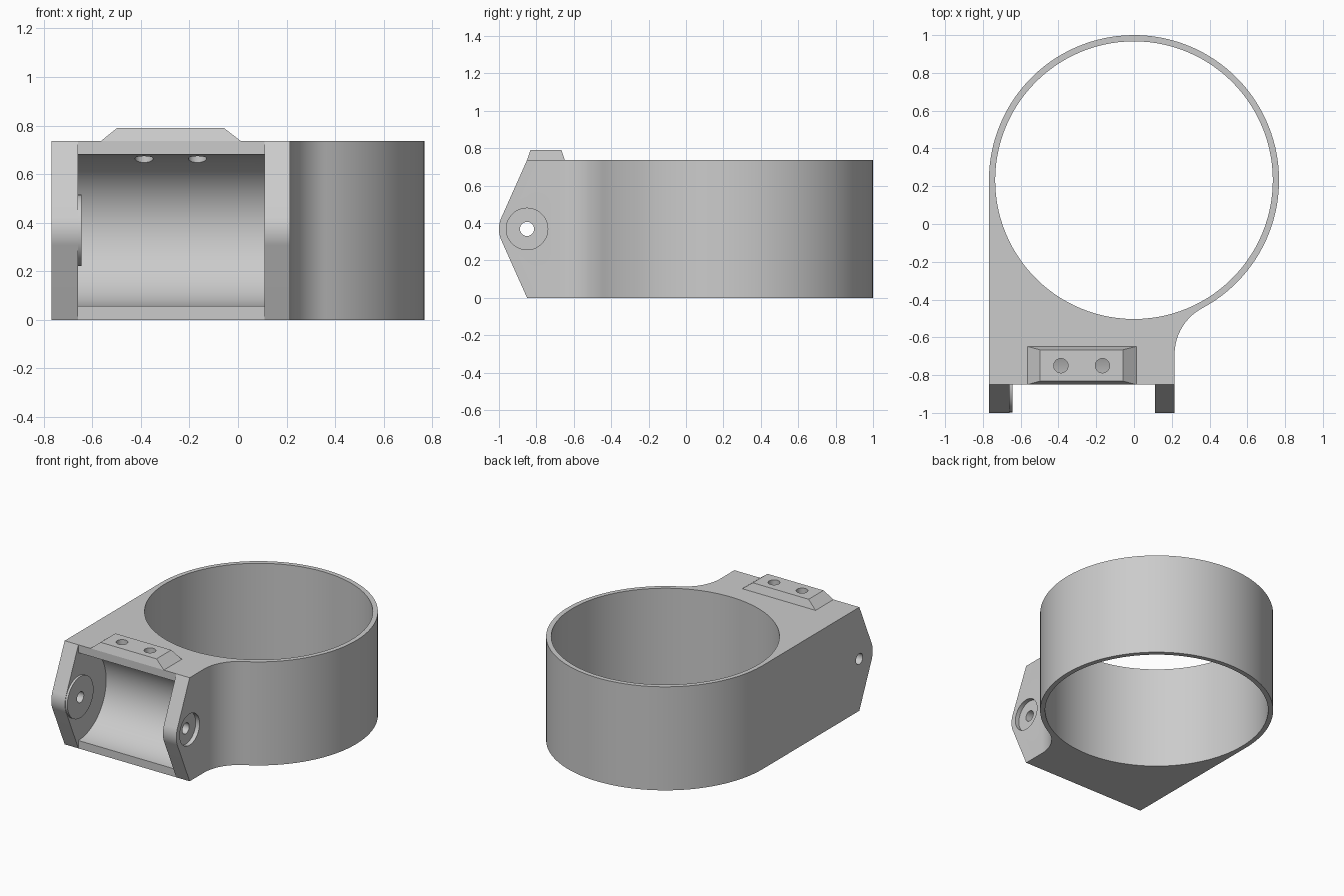
import bpy, bmesh
from math import sin, cos, atan2, acos, pi, tau
from mathutils import Matrix, Vector

cube = bpy.data.objects.get("Cube")
if cube:
    bpy.data.objects.remove(cube)

grey = bpy.data.materials.new("plain grey")
grey.use_nodes = True
grey.diffuse_color = (0.6, 0.6, 0.6, 1)
grey.node_tree.nodes["Principled BSDF"].inputs["Base Color"].default_value = (0.6, 0.6, 0.6, 1)

HEIGHT = 0.736
RING_Y, RING_R, BORE_R = 0.232, 0.768, 0.735
RIGHT, LEFT = 0.215, -0.768          # outer faces of the two ears
IN_RIGHT, IN_LEFT = 0.11, -0.66      # inner faces of the two ears
FACE_Y, PIN_Z, NOSE_R = -0.85, HEIGHT / 2, 0.15


def finish(name, bm):
    bmesh.ops.recalc_face_normals(bm, faces=bm.faces)
    mesh = bpy.data.meshes.new(name)
    bm.to_mesh(mesh)
    bm.free()
    mesh.materials.append(grey)
    obj = bpy.data.objects.new(name, mesh)
    bpy.context.collection.objects.link(obj)
    return obj


def prism(name, points, offset):
    """Extrude a closed outline of 3D points along an offset."""
    bm = bmesh.new()
    face = bm.faces.new([bm.verts.new(p) for p in points])
    grown = bmesh.ops.extrude_face_region(bm, geom=[face])["geom"]
    moved = [v for v in grown if isinstance(v, bmesh.types.BMVert)]
    bmesh.ops.translate(bm, verts=moved, vec=Vector(offset))
    return finish(name, bm)


def cylinder(name, radius, start, end, sides=64):
    start, end = Vector(start), Vector(end)
    axis = end - start
    bm = bmesh.new()
    turn = axis.to_track_quat('Z', 'Y').to_matrix().to_4x4()
    bmesh.ops.create_cone(bm, cap_ends=True, segments=sides, radius1=radius, radius2=radius,
                          depth=axis.length,
                          matrix=Matrix.Translation((start + end) / 2) @ turn)
    return finish(name, bm)


def arc(cx, cy, r, a0, a1, n):
    return [(cx + r * cos(a0 + (a1 - a0) * i / n), cy + r * sin(a0 + (a1 - a0) * i / n))
            for i in range(n + 1)]


def boolean(obj, tools, operation='DIFFERENCE'):
    bpy.context.view_layer.objects.active = obj
    for tool in tools:
        mod = obj.modifiers.new("cut", 'BOOLEAN')
        mod.operation, mod.solver, mod.object = operation, 'EXACT', tool
        bpy.ops.object.modifier_apply(modifier=mod.name)


# Plan outline: ring, fillet into the bracket, straight left side
fil_y = -0.69
dy = RING_Y - fil_y
fil_r = (RIGHT ** 2 + dy ** 2 - RING_R ** 2) / (2 * (RING_R - RIGHT))
fil_x = RIGHT + fil_r
touch = atan2(-dy, fil_x)
plan = arc(0, RING_Y, RING_R, pi, touch, 84)
plan += arc(fil_x, fil_y, fil_r, touch + pi, pi, 16)
plan += [(RIGHT, -1.1), (LEFT, -1.1)]
body = prism("ring_bracket", [(x, y, 0) for x, y in plan], (0, 0, HEIGHT))

# Side outline: ears taper to a rounded nose
swing = acos(NOSE_R / PIN_Z)
nose = arc(FACE_Y, PIN_Z, NOSE_R, 1.5 * pi - swing, pi / 2 + swing, 16)
side = [(1.2, -0.1), (FACE_Y, -0.1), (FACE_Y, 0)] + nose
side += [(FACE_Y, HEIGHT), (FACE_Y, HEIGHT + 0.1), (1.2, HEIGHT + 0.1)]
taper = prism("taper_tool", [(-1, y, z) for y, z in side], (2, 0, 0))
boolean(body, [taper], 'INTERSECT')

# Cutters for the bore, the gap between ears, the curved pocket and the holes
bore = cylinder("bore_tool", BORE_R, (0, RING_Y, -0.1), (0, RING_Y, 1), 112)
gap_outline = [(IN_LEFT, -1.2), (IN_RIGHT, -1.2), (IN_RIGHT, FACE_Y), (IN_LEFT, FACE_Y)]
gap = prism("gap_tool", [(x, y, -0.1) for x, y in gap_outline], (0, 0, 1))
pocket = cylinder("pocket_tool", 0.312, (IN_LEFT, FACE_Y, PIN_Z), (IN_RIGHT, FACE_Y, PIN_Z), 96)
pin = cylinder("pin_tool", 0.038, (-1, FACE_Y, PIN_Z), (1, FACE_Y, PIN_Z), 32)
recess = cylinder("recess_tool", 0.111, (RIGHT - 0.03, FACE_Y, PIN_Z), (0.5, FACE_Y, PIN_Z))
screws = [cylinder("screw_tool", 0.038, (x, -0.75, 0.5), (x, -0.75, 1), 32)
          for x in (-0.387, -0.167)]
boolean(body, [bore, gap, pocket, recess, pin] + screws)

# Raised round boss inside the left-hand ear
boss = cylinder("ear_boss", 0.147, (IN_LEFT, FACE_Y, PIN_Z), (IN_LEFT + 0.016, FACE_Y, PIN_Z))
boolean(boss, [pin])

# Bevelled pad on top with two screw holes
bm = bmesh.new()
base = [(-0.565, FACE_Y), (0.012, FACE_Y), (0.012, -0.648), (-0.565, -0.648)]
top = [(-0.498, -0.832), (-0.058, -0.832), (-0.058, -0.666), (-0.498, -0.666)]
low = [bm.verts.new((x, y, HEIGHT)) for x, y in base]
high = [bm.verts.new((x, y, 0.79)) for x, y in top]
bm.faces.new(low)
bm.faces.new(high)
for i in range(4):
    j = (i + 1) % 4
    bm.faces.new((low[i], low[j], high[j], high[i]))
pad = finish("screw_pad", bm)
boolean(pad, screws)

for tool in [taper, bore, gap, pocket, pin, recess] + screws:
    bpy.data.objects.remove(tool)

# Smooth curved walls, crisp edges
for obj in (body, boss, pad):
    bpy.ops.object.select_all(action='DESELECT')
    obj.select_set(True)
    bpy.context.view_layer.objects.active = obj
    bpy.ops.object.shade_smooth_by_angle(angle=0.5)
